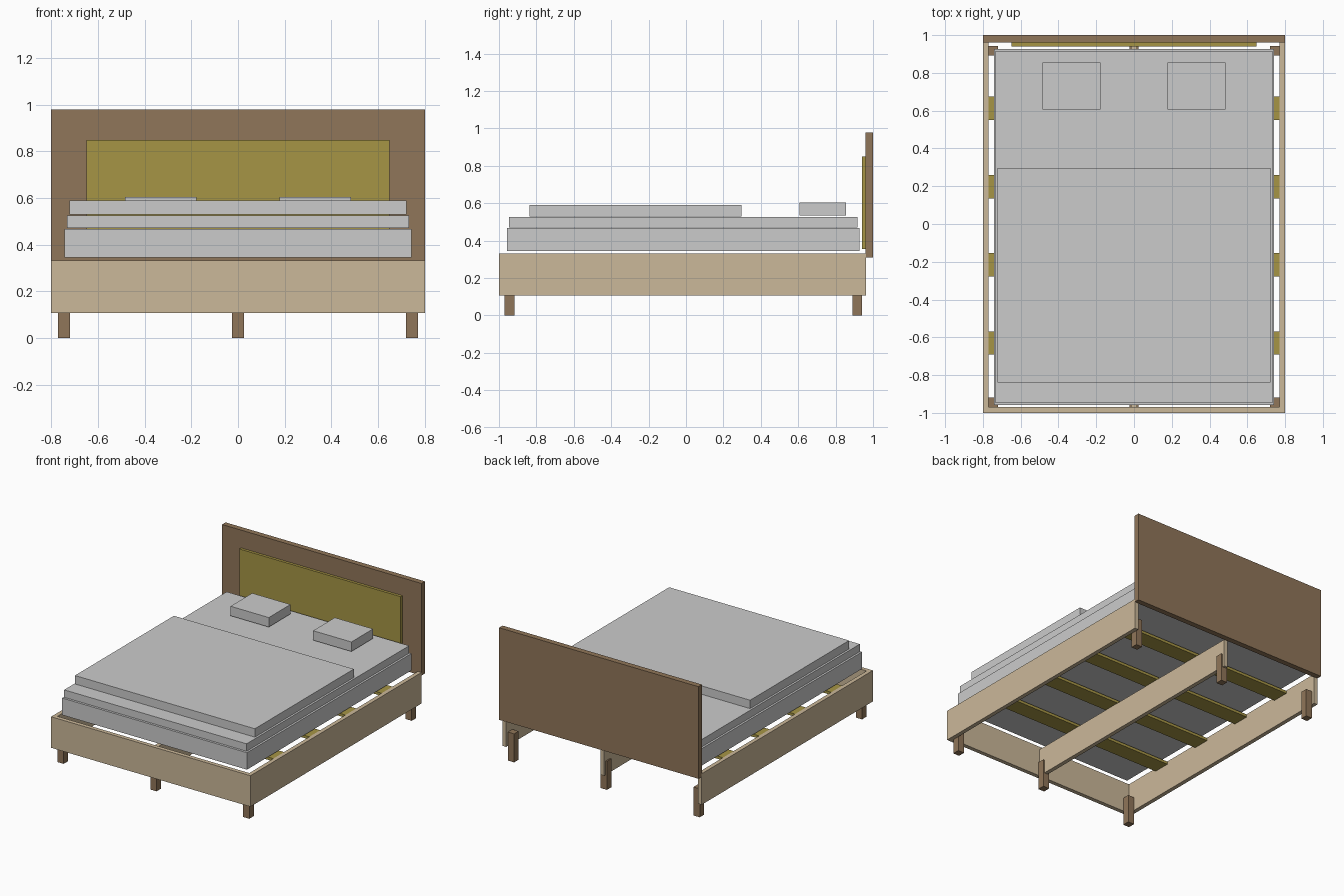
import bpy
import bmesh

if "Cube" in bpy.data.objects:
    bpy.data.objects.remove(bpy.data.objects["Cube"])


def material(name, r, g, b):
    m = bpy.data.materials.new(name)
    m.diffuse_color = (r, g, b, 1)
    m.use_nodes = True
    m.node_tree.nodes["Principled BSDF"].inputs["Base Color"].default_value = m.diffuse_color
    return m


PINE = material("pale_wood", 0.60, 0.48, 0.32)
WALNUT = material("dark_wood", 0.28, 0.18, 0.10)
OLIVE = material("olive", 0.38, 0.30, 0.06)


def box(name, x, y, z, mat=None):
    """Box given by its (min, max) range on each axis."""
    bm = bmesh.new()
    bmesh.ops.create_cube(bm, size=1)
    for v in bm.verts:
        v.co = [r[0] if c < 0 else r[1] for c, r in zip(v.co, (x, y, z))]
    mesh = bpy.data.meshes.new(name)
    bm.to_mesh(mesh)
    bm.free()
    ob = bpy.data.objects.new(name, mesh)
    bpy.context.collection.objects.link(ob)
    if mat:
        mesh.materials.append(mat)
    return ob


RAIL_Z = (0.107, 0.332)

# Frame: side rails, front rail and centre beam
for side, x in (("left", (-0.8, -0.77)), ("right", (0.77, 0.8))):
    box(side + "_rail", x, (-1.0, 0.963), RAIL_Z, PINE)
box("front_rail", (-0.77, 0.77), (-1.0, -0.97), RAIL_Z, PINE)
box("centre_beam", (-0.015, 0.015), (-0.97, 0.96), (0.107, 0.31), PINE)

# Six legs: corners and centre, front and back
for end, y in (("front", (-0.97, -0.918)), ("back", (0.891, 0.942))):
    for side, cx in (("left", -0.745), ("centre", 0), ("right", 0.745)):
        box(f"{end}_{side}_leg", (cx - 0.025, cx + 0.025), y, (0, 0.207), WALNUT)

# Cross slats resting on the beam
for i in range(4):
    cy = -0.63 + i * 0.414
    box(f"slat_{i + 1}", (-0.77, 0.77), (cy - 0.062, cy + 0.062), (0.31, 0.33), OLIVE)

# Headboard with raised panel
box("headboard", (-0.8, 0.8), (0.96, 1.0), (0.31, 0.978), WALNUT)
box("headboard_panel", (-0.648, 0.648), (0.94, 0.96), (0.356, 0.849), OLIVE)

# Bedding
box("mattress", (-0.742, 0.742), (-0.957, 0.927), (0.344, 0.467))
box("mattress_topper", (-0.732, 0.732), (-0.947, 0.916), (0.471, 0.525))
box("duvet", (-0.722, 0.722), (-0.838, 0.296), (0.529, 0.59))
for side, x in (("left", (-0.485, -0.178)), ("right", (0.178, 0.485))):
    box(side + "_pillow", x, (0.607, 0.856), (0.535, 0.604))
